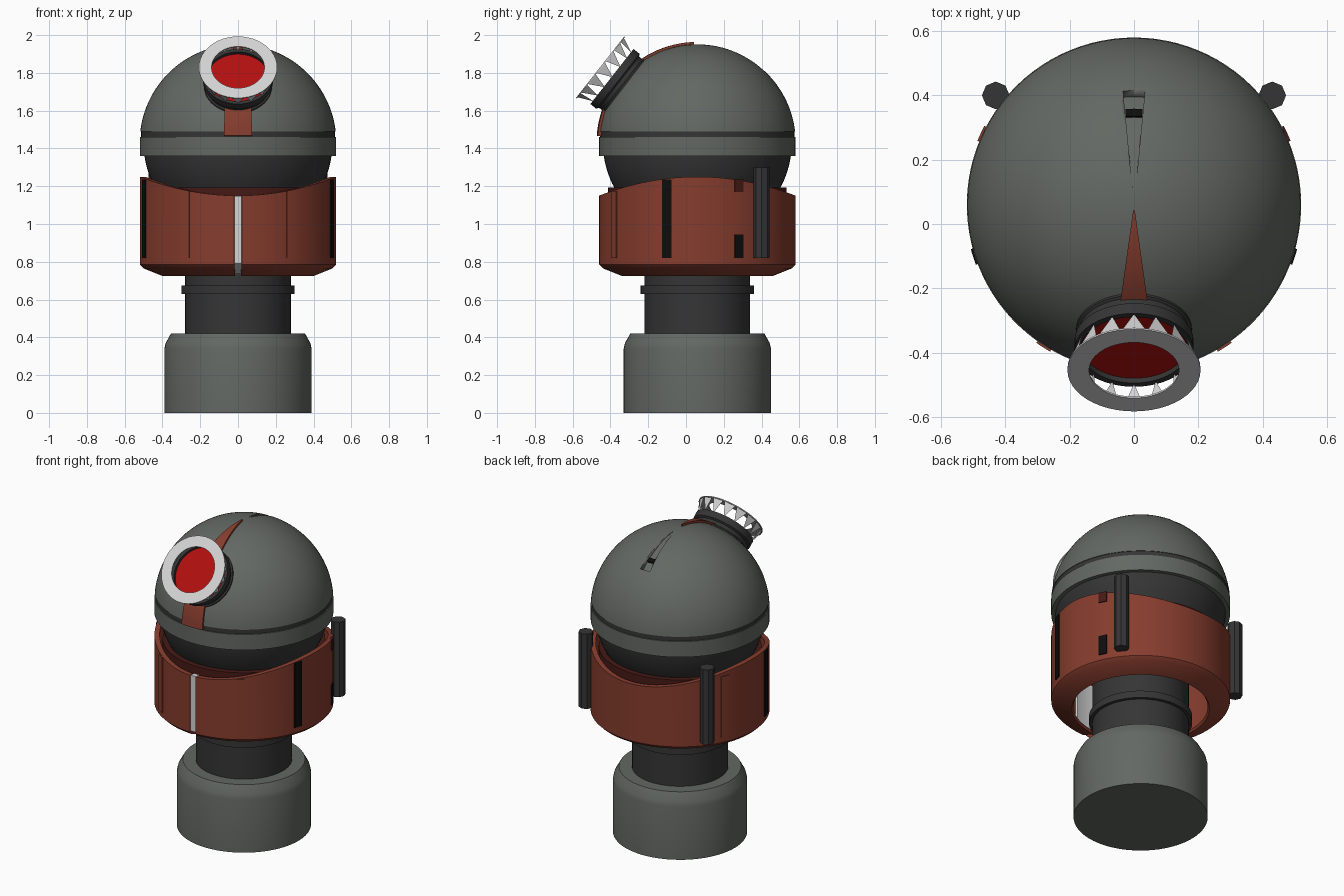
import bpy, bmesh
from math import sin, cos, pi, radians, atan2
from mathutils import Matrix

cube = bpy.data.objects.get("Cube")
if cube:
    bpy.data.objects.remove(cube)


def material(name, rgb):
    m = bpy.data.materials.new(name)
    m.use_nodes = True
    m.diffuse_color = (*rgb, 1)
    m.node_tree.nodes["Principled BSDF"].inputs["Base Color"].default_value = (*rgb, 1)
    return m


GREY = material("warm grey", (0.125, 0.138, 0.125))
DARK = material("dark grey", (0.036, 0.036, 0.036))
RUST = material("rust red", (0.24, 0.046, 0.027))
MAROON = material("dark maroon", (0.06, 0.01, 0.008))
LIGHT = material("light grey", (0.66, 0.66, 0.66))
LENS = material("lens red", (0.45, 0.005, 0.005))
BLACK = material("black", (0.004, 0.004, 0.004))

BODY = Matrix.Translation((0, 0.06, 0))
HEAD = Matrix.Translation((0, 0.06, 1.43))
EYE = Matrix.Translation((0, -0.455, 1.83)) @ Matrix.Rotation(atan2(0.79, 0.62), 4, "X")


def finish(bm, name, mat, frame, smooth=True):
    bmesh.ops.remove_doubles(bm, verts=bm.verts, dist=1e-5)
    bmesh.ops.recalc_face_normals(bm, faces=bm.faces)
    me = bpy.data.meshes.new(name)
    bm.to_mesh(me)
    bm.free()
    me.materials.append(mat)
    ob = bpy.data.objects.new(name, me)
    ob.matrix_world = frame
    bpy.context.collection.objects.link(ob)
    if smooth:
        bpy.ops.object.select_all(action="DESELECT")
        ob.select_set(True)
        bpy.context.view_layer.objects.active = ob
        bpy.ops.object.shade_smooth_by_angle(angle=radians(30))
    return ob


def sweep(name, mat, section, start=0, end=360, steps=64, frame=BODY, loop=True):
    """Turn a section of (radius, z) points about z; angle 0 is the front."""
    bm = bmesh.new()
    full = end - start == 360
    rings = []
    for i in range(steps if full else steps + 1):
        a = radians(start + (end - start) * i / steps)
        pts = section(a) if callable(section) else section
        rings.append([bm.verts.new((r * sin(a), -r * cos(a), z)) for r, z in pts])
    pairs = list(zip(rings, rings[1:])) + ([(rings[-1], rings[0])] if full else [])
    n = len(rings[0])
    for p, q in pairs:
        for j in range(n if loop else n - 1):
            k = (j + 1) % n
            bm.faces.new((p[j], p[k], q[k], q[j]))
    if not full:
        bm.faces.new(rings[0])
        bm.faces.new(rings[-1])
    bmesh.ops.dissolve_degenerate(bm, edges=bm.edges, dist=1e-5)
    return finish(bm, name, mat, frame)


def solid(name, mat, profile, frame=BODY, steps=64):
    return sweep(name, mat, profile, steps=steps, frame=frame, loop=False)


def box_section(r0, r1, z0, z1):
    return [(r0, z0), (r1, z0), (r1, z1), (r0, z1)]


def arc(radius, a0, a1, n=20):
    """Points on a circle, angles measured down from the top."""
    out = []
    for i in range(n + 1):
        t = i / n
        a = radians(a0 + (a1 - a0) * t)
        r = radius(t) if callable(radius) else radius
        out.append((r * sin(a), r * cos(a)))
    return out


# Pedestal and neck
solid("pedestal", GREY, [(0, 0), (0.39, 0), (0.39, 0.34), (0.383, 0.37), (0.355, 0.42), (0, 0.42)])
solid("neck", DARK, [(0, 0.4), (0.28, 0.4), (0.28, 0.63), (0.3, 0.63), (0.3, 0.675),
                     (0.28, 0.675), (0.28, 1.15), (0, 1.15)])


# Collar with a wavy top edge and a front slit
def collar_section(a):
    top = 1.15 + 0.1 * sin(a) ** 2
    return [(0.52, top), (0.52, 0.785), (0.5, 0.765), (0.4, 0.725),
            (0.39, 0.74), (0.49, 0.8), (0.49, top)]


sweep("collar", RUST, collar_section, 2.2, 357.8, 96)
sweep("front_strip", LIGHT, [(0.512, 1.147), (0.512, 0.79), (0.4, 0.735), (0.39, 0.745),
                             (0.48, 0.8), (0.48, 1.147)], -2.2, 2.2, 2)
sweep("strip_backing", LIGHT, box_section(0.472, 0.488, 0.8, 1.1), -11, 11, 8)
sweep("collar_liner", MAROON, box_section(0.44, 0.473, 1.11, 1.192))

# Thin plates on the collar
for side, s in (("left", 1), ("right", -1)):
    def plate(name, mat, angle, z0, z1):
        sweep(side + name, mat, box_section(0.51, 0.526, z0, z1),
              s * angle - 2.8, s * angle + 2.8, 4)
    plate("_front_plate", RUST, 32.5, 0.82, 1.175)
    plate("_side_plate", BLACK, 72, 0.82, 1.235)
    if s > 0:
        plate("_lower_rear_plate", BLACK, 115, 0.82, 0.945)
        plate("_upper_rear_plate", MAROON, 115, 1.17, 1.235)
    else:
        plate("_rear_plate", RUST, 115, 0.82, 1.21)
    # Upright rod behind each shoulder
    solid(side + "_rod", DARK, [(0, 0.82), (0.043, 0.82), (0.043, 1.3), (0, 1.3)],
          Matrix.Translation((s * 0.43, 0.4, 0)), 8)

# Head: lower bowl, band, groove and dome
solid("head_bowl", DARK, [(0, -0.3)] + arc(0.5, 130, 80, 14) + [(0, 0.08)], HEAD)
solid("head_band", GREY, [(0, -0.07), (0.52, -0.07), (0.52, 0.03), (0, 0.03)], HEAD)
solid("head_groove", DARK, [(0, 0.02), (0.514, 0.02), (0.514, 0.065), (0, 0.065)], HEAD)
dome = solid("head_dome", GREY, arc(0.521, 0, 83.5, 28) + [(0, 0.059)], HEAD, 96)

# Tapered groove running down the back of the dome
cutter = sweep("groove_cutter", GREY,
               arc(lambda t: 0.522 - 0.03 * t, 4, 43, 8) + arc(0.6, 43, 4, 8),
               174.5, 185.5, 2, HEAD)
cutter.hide_render = True
cutter.hide_viewport = True
cutter.display_type = "WIRE"
cut = dome.modifiers.new("back groove", "BOOLEAN")
cut.operation = "DIFFERENCE"
cut.solver = "EXACT"
cut.object = cutter
sweep("groove_stop", BLACK, arc(0.508, 33, 36, 2) + arc(0.49, 36, 33, 2),
      174.8, 185.2, 2, HEAD)

# Rust wedge over the front of the dome
sweep("front_wedge", RUST, arc(0.534, 2, 86, 24) + arc(0.51, 86, 2, 24), -8, 8, 4, HEAD)

# Eye housing, lens and flat rim
solid("eye_housing", DARK, [(0, -0.105), (0.166, -0.105), (0.166, -0.08), (0.185, -0.08),
                            (0.185, -0.12), (0.172, -0.128), (0.172, -0.15), (0.18, -0.155),
                            (0.18, -0.17), (0.15, -0.17), (0.15, -0.25), (0, -0.25)], EYE, 48)
solid("eye_lens", LENS, [(0, -0.098), (0.165, -0.098), (0.165, -0.104), (0, -0.104)], EYE, 48)
sweep("eye_rim", LIGHT, box_section(0.14, 0.207, -0.006, 0), steps=48, frame=EYE)

# Triangular teeth joining the rim to the housing
bm = bmesh.new()
TEETH = 16
for i in range(TEETH):
    corners = [(0.204, i - 0.45, -0.004), (0.204, i + 0.45, -0.004), (0.176, i, -0.085)]
    bm.faces.new([bm.verts.new((r * cos(2 * pi * t / TEETH), r * sin(2 * pi * t / TEETH), z))
                  for r, t, z in corners])
finish(bm, "eye_teeth", LIGHT, EYE, smooth=False)
